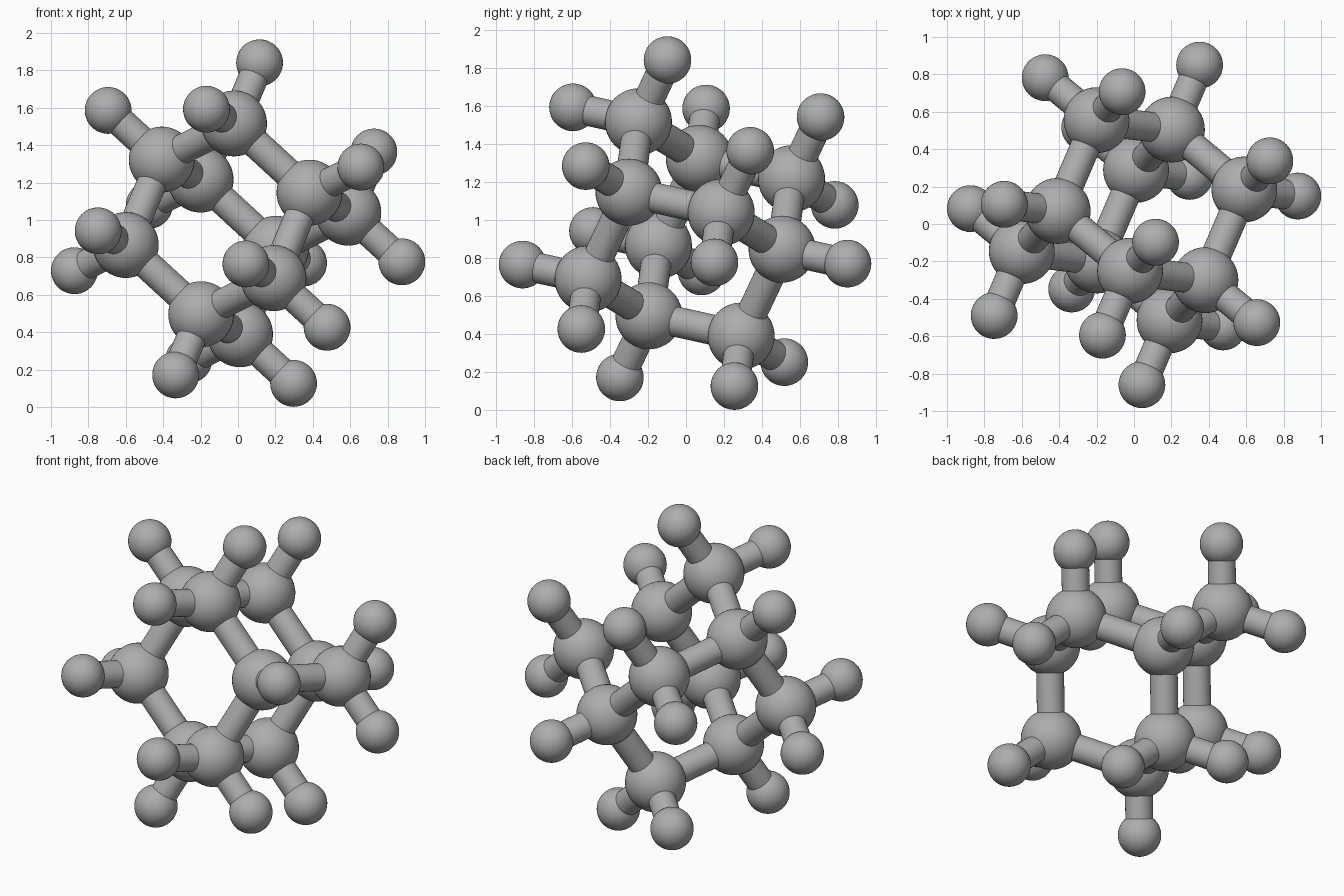
import bpy
from itertools import combinations
from mathutils import Vector

if "Cube" in bpy.data.objects:
    bpy.data.objects.remove(bpy.data.objects["Cube"], do_unlink=True)

grey = bpy.data.materials.new("neutral_grey")
grey.use_nodes = True
colour = (0.42, 0.42, 0.42, 1)
grey.diffuse_color = colour
grey.node_tree.nodes["Principled BSDF"].inputs["Base Color"].default_value = colour

LARGE_RADIUS, SMALL_RADIUS, ROD_RADIUS = 0.176, 0.125, 0.08
SHORT_ROD = 0.71    # outer rod length relative to a cage rod

# Four tetrahedral directions that set out the whole cage
CENTRE = Vector((-0.005, 0.02, 0.953))
AXES = [Vector(v) for v in ((0.387, -0.32, 0.193), (0.208, 0.485, -0.107),
                            (-0.192, -0.215, -0.457), (-0.403, 0.05, 0.37))]


def finish(name):
    ob = bpy.context.object
    ob.name = name
    ob.data.materials.append(grey)
    bpy.ops.object.shade_smooth_by_angle()


def ball(name, place, radius):
    bpy.ops.mesh.primitive_uv_sphere_add(segments=40, ring_count=24,
                                         radius=radius, location=place)
    finish(name)


def rod(name, start, end):
    span = end - start
    bpy.ops.mesh.primitive_cylinder_add(
        vertices=32, radius=ROD_RADIUS, depth=span.length,
        location=(start + end) / 2, end_fill_type='NOTHING',
        rotation=span.to_track_quat('Z', 'Y').to_euler())
    finish(name)


def outer_ball(place, direction):
    tip = place + direction * SHORT_ROD
    rod("outer_rod", place, tip)
    ball("outer_ball", tip, SMALL_RADIUS)


# Corner balls, each with one outer ball
for axis in AXES:
    ball("corner_ball", CENTRE + axis, LARGE_RADIUS)
    outer_ball(CENTRE + axis, axis)

# Bridge balls between each pair of corners, each with two outer balls
for pair in combinations(range(len(AXES)), 2):
    bridge = CENTRE + AXES[pair[0]] + AXES[pair[1]]
    ball("bridge_ball", bridge, LARGE_RADIUS)
    for i, axis in enumerate(AXES):
        if i in pair:
            rod("cage_rod", CENTRE + axis, bridge)
        else:
            outer_ball(bridge, -axis)
